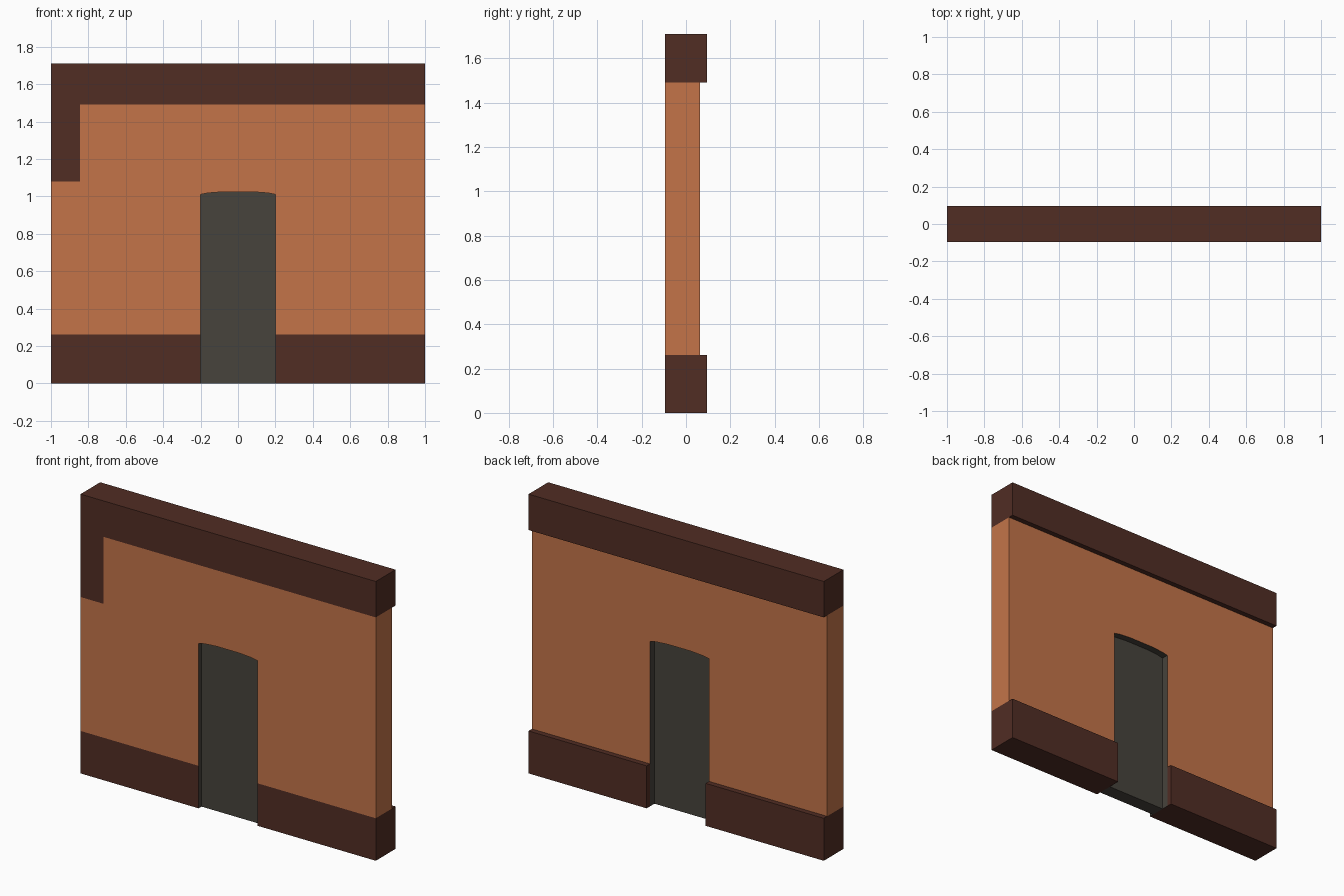
import bpy, bmesh
from mathutils import Vector

if "Cube" in bpy.data.objects:
    bpy.data.objects.remove(bpy.data.objects["Cube"])


def material(name, rgb):
    lin = [((c / 255 + 0.055) / 1.055) ** 2.4 for c in rgb]
    m = bpy.data.materials.new(name)
    m.diffuse_color = (*lin, 1)
    m.use_nodes = True
    m.node_tree.nodes["Principled BSDF"].inputs["Base Color"].default_value = m.diffuse_color
    return m


PLASTER = material("orange plaster", (195, 116, 73))
TRIM = material("dark brown trim", (81, 45, 36))
DOOR = material("dark grey door", (71, 67, 60))

FRONT, BACK, TRIM_BACK = -0.095, 0.063, 0.095
BASE_Z, BEAM_Z, TOP_Z = 0.26, 1.49, 1.71
HALF_DOOR = 0.2
ARCH = [(-0.2, 1.01), (-0.16, 1.018), (-0.08, 1.024),
        (0.08, 1.024), (0.16, 1.018), (0.2, 1.01)]


def extrude(points, y0, y1):
    """Closed x/z outline extruded along y, as a bmesh."""
    bm = bmesh.new()
    face = bm.faces.new([bm.verts.new((x, y0, z)) for x, z in points])
    res = bmesh.ops.extrude_face_region(bm, geom=[face], use_keep_orig=True)
    for v in res["geom"]:
        if isinstance(v, bmesh.types.BMVert):
            v.co.y = y1
    bmesh.ops.recalc_face_normals(bm, faces=bm.faces[:])
    return bm


def finish(bm, name, mats):
    me = bpy.data.meshes.new(name)
    bm.to_mesh(me)
    bm.free()
    for m in mats:
        me.materials.append(m)
    ob = bpy.data.objects.new(name, me)
    bpy.context.collection.objects.link(ob)
    return ob


def rect(x0, x1, z0, z1):
    return [(x0, z0), (x1, z0), (x1, z1), (x0, z1)]


# Wall with door opening, cut along the paint borders
outline = ([(-1, 0), (-HALF_DOOR, 0)] + ARCH
           + [(HALF_DOOR, 0), (1, 0), (1, TOP_Z), (-1, TOP_Z)])
wall = extrude(outline, FRONT, BACK)
bmesh.ops.triangulate(wall, faces=wall.faces[:])
for co, no in (((0, 0, BASE_Z), (0, 0, 1)), ((0, 0, BEAM_Z), (0, 0, 1)),
               ((0, 0, 1.08), (0, 0, 1)), ((-0.845, 0, 0), (1, 0, 0))):
    bmesh.ops.bisect_plane(wall, geom=wall.verts[:] + wall.edges[:] + wall.faces[:],
                           plane_co=Vector(co), plane_no=Vector(no), dist=1e-5)

# Paint: trim at top, bottom and front corner patch; grey door reveal
for f in wall.faces:
    c = f.calc_center_median()
    reveal = abs(f.normal.y) < 0.5 and abs(c.x) < HALF_DOOR + 0.01 and c.z < 1.1
    patch = f.normal.y < -0.5 and c.x < -0.845 and c.z > 1.08
    if reveal:
        f.material_index = 2
    elif c.z < BASE_Z or c.z > BEAM_Z or patch:
        f.material_index = 1

# Back faces hidden behind the raised trim are not needed
hidden = [f for f in wall.faces if f.normal.y > 0.5
          and not BASE_Z < f.calc_center_median().z < BEAM_Z]
bmesh.ops.delete(wall, geom=hidden, context="FACES")
finish(wall, "wall", (PLASTER, TRIM, DOOR))

# Raised trim on the back: top beam and two skirting boards
for name, box in (("top_beam", rect(-1, 1, BEAM_Z, TOP_Z)),
                  ("skirting_left", rect(-1, -HALF_DOOR, 0, BASE_Z)),
                  ("skirting_right", rect(HALF_DOOR, 1, 0, BASE_Z))):
    finish(extrude(box, BACK, TRIM_BACK), name, (TRIM,))

# Door slab set back in the opening
door_outline = [(-HALF_DOOR, 0)] + ARCH + [(HALF_DOOR, 0)]
finish(extrude(door_outline, -0.067, 0.02), "door", (DOOR,))
